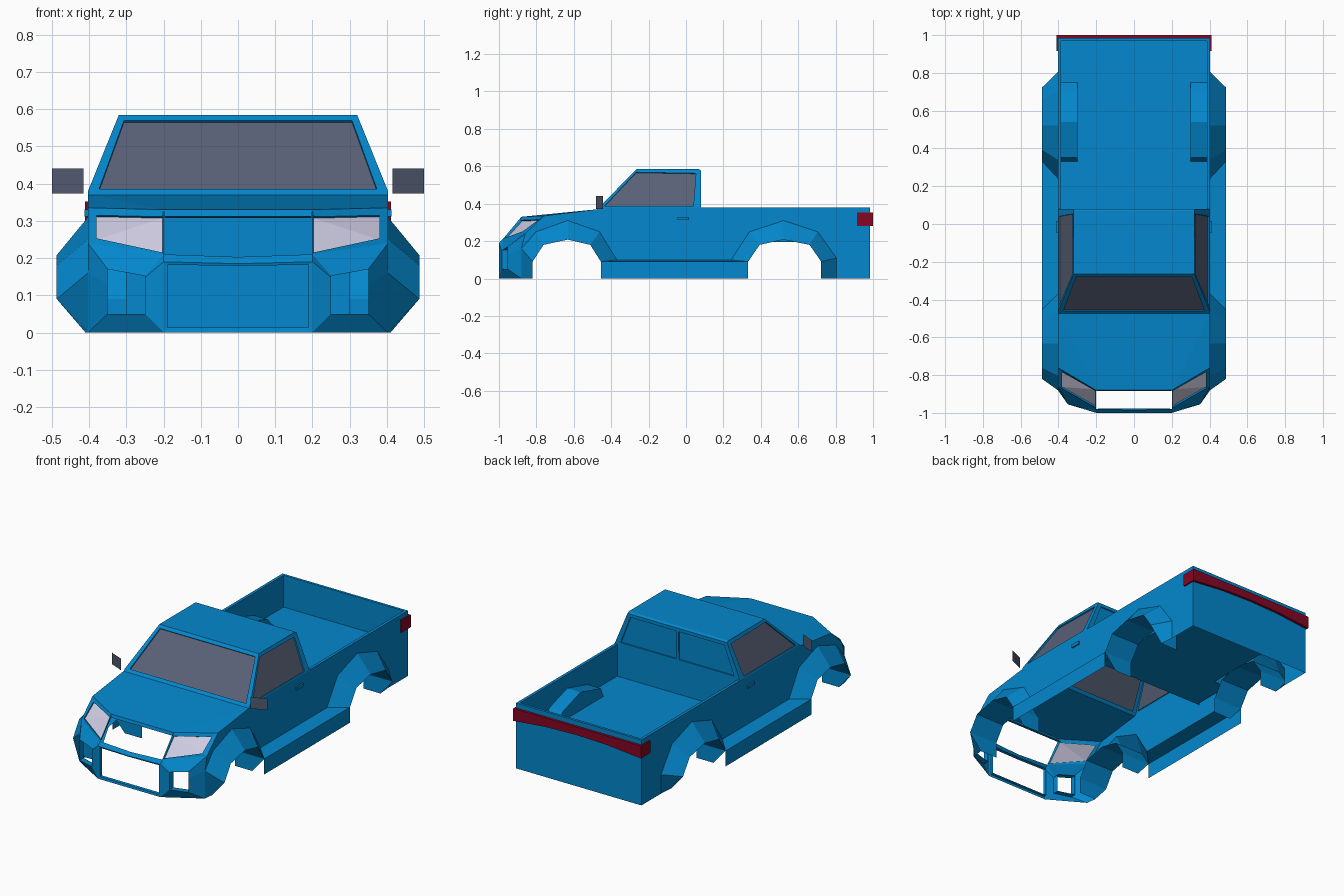
import bpy, bmesh
from mathutils import Vector

if "Cube" in bpy.data.objects:
    bpy.data.objects.remove(bpy.data.objects["Cube"])

W = 0.403      # half width of the body side
RAIL = 0.38    # height of the bed rail
FLOOR = 0.195  # height of the bed floor


def material(name, rgb):
    m = bpy.data.materials.new(name)
    m.diffuse_color = (*rgb, 1)
    m.use_nodes = True
    m.node_tree.nodes["Principled BSDF"].inputs["Base Color"].default_value = m.diffuse_color
    return m


PAINT = material("blue_paint", (0.001, 0.245, 0.61))
GLASS = material("dark_glass", (0.10, 0.118, 0.185))
LENS = material("clear_lens", (0.62, 0.60, 0.76))
RED = material("red_lens", (0.24, 0.002, 0.017))
DARK = material("mirror_grey", (0.085, 0.10, 0.16))


def part(name, faces, mat=PAINT, mirror=False):
    """Object from a list of polygons, welded and optionally mirrored in x."""
    bm = bmesh.new()
    for f in faces:
        bm.faces.new([bm.verts.new(p) for p in f])
    bmesh.ops.remove_doubles(bm, verts=bm.verts, dist=0.0004)
    bmesh.ops.recalc_face_normals(bm, faces=bm.faces)
    me = bpy.data.meshes.new(name)
    bm.to_mesh(me)
    bm.free()
    me.materials.append(mat)
    ob = bpy.data.objects.new(name, me)
    bpy.context.collection.objects.link(ob)
    if mirror:
        ob.modifiers.new("mirror", 'MIRROR').use_mirror_merge = False
    return ob


def loft(loops, closed=False):
    """Quads between successive point rows."""
    out = []
    for a, b in zip(loops, loops[1:]):
        n = len(a)
        for i in range(n if closed else n - 1):
            j = (i + 1) % n
            out.append([a[i], a[j], b[j], b[i]])
    return out


def shift(loop, dx=0, dy=0, dz=0):
    return [(x + dx, y + dy, z + dz) for x, y, z in loop]


def flip(p):
    return (-p[0], p[1], p[2])


def window(quad, u0, u1, v0, v1, depth=0.008):
    """Frame around a recessed pane: returns frame faces and the pane."""
    a, b, c, d = [Vector(p) for p in quad]
    at = lambda u, v: a.lerp(b, u).lerp(d.lerp(c, u), v)
    hole = [at(u0, v0), at(u1, v0), at(u1, v1), at(u0, v1)]
    n = (b - a).cross(d - a).normalized()
    if n.dot(Vector((0, -0.15, 0.45)) - a) < 0:
        n = -n
    pane = [p + n * depth for p in hole]
    return loft([[a, b, c, d], hole, pane], True), pane


# Wheel arches: outer ring on the body, inner ring out at the flare lip
INN = [(-0.183, 0), (-0.183, 0.09), (-0.125, 0.18), (0.005, 0.208), (0.125, 0.18), (0.182, 0.09)]
rings = {}
for name, yc, s, end, zend in (("front", -0.637, 1, -0.243, 0.16), ("rear", 0.527, -1.07, -0.26, 0.11)):
    out = [(end, 0), (end, zend), (-0.165, 0.25), (0.005, 0.31), (0.175, 0.25), (0.267, 0.10)]
    outer = [(W, yc + s * y, z) for y, z in out]
    inner = [(0.487 if z else 0.41, yc + s * y, z) for y, z in INN]
    rings[name] = outer, inner
    part(name + "_wheel_flare", loft([outer, inner]), mirror=True)
    # Lining running inwards from the lip, down to the sill end
    lip = inner + [(0.41, inner[-1][1], 0)]
    part(name + "_arch_lining", loft([lip, [(0.30, y, z) for x, y, z in lip]]), mirror=True)
fo, fi = rings["front"]
ro, ri = rings["rear"]

# Body sides, cut around the arches
top_edge = [(-0.86, 0.24), (-0.76, 0.335), (-0.475, 0.37), (-0.465, RAIL), (0.985, RAIL), (0.985, 0)]
part("body_side", [[(W, y, z) for y, z in top_edge] + ro + fo[:0:-1]], mirror=True)

# Sill: a step on top and a thin upright skirt
part("sill", loft([[fo[-1], ro[-1]], [fi[-1], ri[-1]],
                   shift([fi[-1], ri[-1]], dz=-0.09)]), mirror=True)

# Hood
part("hood", [[(-0.2, -0.88, 0.33), (0.2, -0.88, 0.33), (W, -0.475, 0.37), (-W, -0.475, 0.37)],
              [(0.2, -0.88, 0.33), (W, -0.76, 0.335), (W, -0.475, 0.37)],
              [(-0.2, -0.88, 0.33), (-W, -0.76, 0.335), (-W, -0.475, 0.37)]])
part("grille_surround",
     loft([[(-0.2, -0.88, 0.33), (0.2, -0.88, 0.33)],
           [(-0.198, -0.885, 0.312), (0.198, -0.885, 0.312)],
           [(-0.198, -0.865, 0.308), (0.198, -0.865, 0.308)]]) +
     loft([[(-0.2, -1, 0.19), (0, -1, 0.185), (0.2, -1, 0.19)],
           [(-0.2, -0.98, 0.21), (0, -0.985, 0.203), (0.2, -0.98, 0.21)]]))

# Bumper centre with its big opening
mid = [(-0.2, -1, 0), (0.2, -1, 0), (0.2, -1, 0.19), (0, -1, 0.185), (-0.2, -1, 0.19)]
hole = [(-0.19, -0.998, 0.013), (0.19, -0.998, 0.013), (0.19, -0.998, 0.182),
        (0, -0.998, 0.179), (-0.19, -0.998, 0.182)]
part("bumper_centre", loft([mid, hole, shift(hole, dy=0.02)], True))

# Bumper corners with fog lamp openings
corner = [(0.2, -1, 0), fo[0], fo[1], (W, -0.86, 0.24), (0.2, -0.98, 0.21), (0.2, -1, 0.19)]
fog = [(0.25, -0.985, 0.05), (0.35, -0.955, 0.05), (0.35, -0.955, 0.13),
       (0.35, -0.955, 0.17), (0.25, -0.98, 0.152), (0.25, -0.985, 0.148)]
part("bumper_corner", loft([corner, fog, shift(fog, dy=0.035)], True), mirror=True)

# Headlights and their frames
frame = [(0.2, -0.88, 0.33), (W, -0.76, 0.335), (W, -0.86, 0.24), (0.2, -0.98, 0.21)]
lens = [(0.203, -0.885, 0.311), (0.38, -0.785, 0.315), (0.38, -0.872, 0.253), (0.203, -0.972, 0.215)]
pane = shift(lens, dy=0.009, dz=-0.004)
part("headlight_frame", loft([frame, lens, pane], True), mirror=True)
part("headlight", [[pane[0], pane[1], pane[2]], [pane[0], pane[2], pane[3]]], LENS, mirror=True)

# Cab: roof plus four walls with recessed windows
fb, ft = (W, -0.475, 0.37), (0.32, -0.265, 0.585)
rb, rt = (W, 0.08, RAIL), (0.32, 0.08, 0.578)
re = (0.32, 0.068, 0.585)
part("roof", loft([[flip(ft), ft], [flip(re), re], [flip(rt), rt]]))
shell, pane = window([flip(fb), fb, ft, flip(ft)], 0.03, 0.97, 0.07, 0.93)
part("windshield_frame", shell)
part("windshield", [pane], GLASS)
sb = (W, -0.465, RAIL)
shell, pane = window([sb, rb, rt, ft], 0.04, 0.925, 0.035, 0.92)
part("side_window_frame", shell + [[fb, sb, ft], [ft, rt, re]], mirror=True)
part("side_window", [pane], GLASS, mirror=True)
shell, pane = window([(0, 0.08, RAIL), rb, rt, (0, 0.08, 0.578)], 0.025, 0.92, 0.08, 0.90)
part("rear_window_frame", shell, mirror=True)
part("rear_window", [pane], mirror=True)
part("cab_back_wall", [[(-W, 0.08, RAIL), (W, 0.08, RAIL), (W, 0.08, FLOOR), (-W, 0.08, FLOOR)]])

# Bed: rail, tailgate and floor
I, T = 0.386, 0.97
outer = [(-W, 0.08, RAIL), (-W, 0.985, RAIL), (W, 0.985, RAIL), (W, 0.08, RAIL)]
inner = [(-I, 0.08, RAIL), (-I, T, RAIL), (I, T, RAIL), (I, 0.08, RAIL)]
part("bed_rail", loft([outer, inner]))
part("tailgate", [[(-W, 0.985, 0), (W, 0.985, 0), (W, 0.985, RAIL), (-W, 0.985, RAIL)],
                  [(-I, T, FLOOR), (I, T, FLOOR), (I, T, RAIL), (-I, T, RAIL)]])


def slab(x0, x1, y0, y1):
    return [(x0, y0, FLOOR), (x1, y0, FLOOR), (x1, y1, FLOOR), (x0, y1, FLOOR)]


part("bed_floor", [slab(-0.3, 0.3, 0.08, T)])
part("bed_floor_side", [slab(0.3, I, 0.08, 0.33), slab(0.3, I, 0.75, T)], mirror=True)

# Wheel housings rising through the bed floor, and the bed side walls around them
hump = [(0.30, y, z) for y, z in ((0.33, FLOOR), (0.352, 0.25), (0.54, 0.30), (0.70, 0.25), (0.75, FLOOR))]
base = [(I, y, z) for x, y, z in hump]
part("wheel_housing", loft([hump, base]) + [hump], mirror=True)
part("bed_side_wall", [[(I, T, FLOOR), (I, T, RAIL), (I, 0.08, RAIL), (I, 0.08, FLOOR)] + base],
     mirror=True)

# Tail light band wrapping round the back corners
plan = [(0.411, 0.915, W, 0.915, 0.28, 0.352), (0.411, 1.0, W, 0.985, 0.28, 0.352),
        (0.2, 1.0, 0.2, 0.985, 0.300, 0.352), (0, 1.0, 0, 0.985, 0.306, 0.352)]
band = [[(x, y, lo), (x, y, hi), (u, v, hi), (u, v, lo)] for x, y, u, v, lo, hi in plan]
part("tail_light_band", loft(band, True) + [band[0]], RED, mirror=True)

# Wing mirrors: thin angled plates
part("wing_mirror", [[(0.415, -0.48, 0.373), (0.50, -0.443, 0.373),
                      (0.50, -0.443, 0.44), (0.415, -0.48, 0.44)]], DARK, mirror=True)

# Door handles
grip = [(W, -0.045, 0.312), (W, 0.015, 0.312), (W, 0.015, 0.33), (W, -0.045, 0.33)]
knob = shift(grip, dx=0.009)
part("door_handle", loft([grip, knob], True) + [knob], mirror=True)
